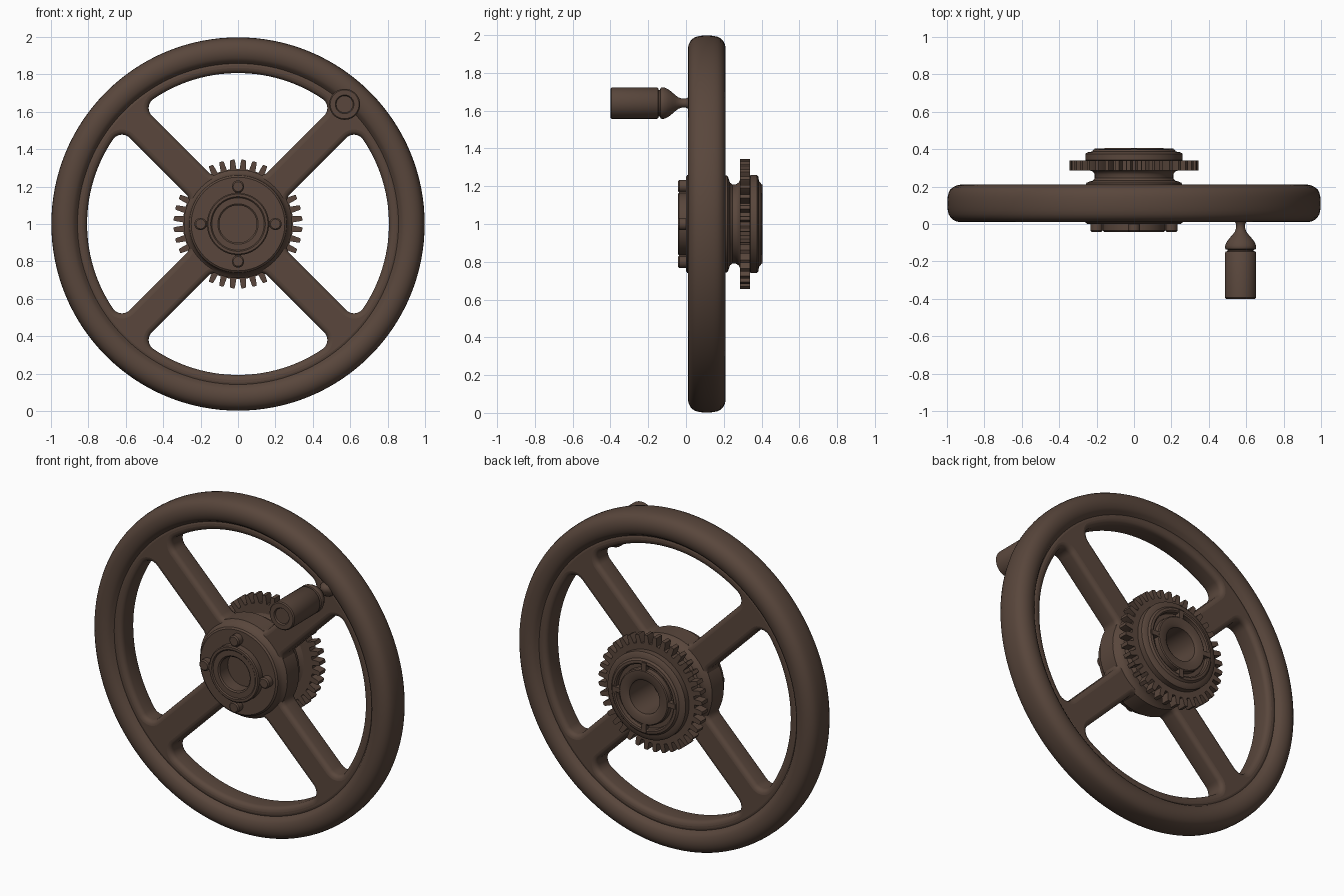
import bpy, bmesh, math
from math import sin, cos, pi, sqrt, radians
from mathutils import Vector

if "Cube" in bpy.data.objects:
    bpy.data.objects.remove(bpy.data.objects["Cube"])

brown = bpy.data.materials.new("dark_brown_iron")
brown.diffuse_color = (0.10, 0.062, 0.045, 1)
brown.use_nodes = True
brown.node_tree.nodes["Principled BSDF"].inputs["Base Color"].default_value = brown.diffuse_color


def finish(ob, angle=35):
    """Assign the colour and smooth everything but the sharp edges."""
    ob.data.materials.clear()
    ob.data.materials.append(brown)
    bpy.ops.object.select_all(action='DESELECT')
    ob.select_set(True)
    bpy.context.view_layer.objects.active = ob
    bpy.ops.object.shade_smooth_by_angle(angle=radians(angle))


def add_mesh(name, bm):
    bmesh.ops.recalc_face_normals(bm, faces=bm.faces[:])
    me = bpy.data.meshes.new(name)
    bm.to_mesh(me)
    bm.free()
    ob = bpy.data.objects.new(name, me)
    bpy.context.collection.objects.link(ob)
    finish(ob)
    return ob


def lathe(name, profile, cx=0, cz=1, seg=96):
    """Spin a closed (radius, y) profile about an axis parallel to y."""
    bm = bmesh.new()
    rings = []
    for i in range(seg):
        a = 2 * pi * i / seg
        rings.append([bm.verts.new((cx + r * cos(a), y, cz + r * sin(a))) for r, y in profile])
    n = len(profile)
    for i in range(seg):
        p, q = rings[i], rings[(i + 1) % seg]
        for j in range(n):
            k = (j + 1) % n
            if profile[j][0] == 0 and profile[k][0] == 0:
                continue
            bm.faces.new((p[j], p[k], q[k], q[j]))
    bmesh.ops.remove_doubles(bm, verts=bm.verts[:], dist=1e-5)
    return add_mesh(name, bm)


def plate(name, loops, y0, y1, bevel=0.0):
    """Flat plate with holes in the xz plane, from y0 to y1."""
    cu = bpy.data.curves.new(name, 'CURVE')
    cu.dimensions = '2D'
    cu.fill_mode = 'BOTH'
    cu.extrude = (y1 - y0) / 2 - bevel
    cu.bevel_depth = bevel
    cu.bevel_resolution = 3
    cu.offset = -bevel
    for pts in loops:
        sp = cu.splines.new('POLY')
        sp.points.add(len(pts) - 1)
        for p, (x, z) in zip(sp.points, pts):
            p.co = (x, z, 0, 1)
        sp.use_cyclic_u = True
    ob = bpy.data.objects.new(name, cu)
    bpy.context.collection.objects.link(ob)
    ob.rotation_euler = (pi / 2, 0, 0)
    ob.location = (0, (y0 + y1) / 2, 1)
    bpy.ops.object.select_all(action='DESELECT')
    ob.select_set(True)
    bpy.context.view_layer.objects.active = ob
    bpy.ops.object.convert(target='MESH')
    finish(bpy.context.view_layer.objects.active)


def circle(r, n=96):
    return [(r * cos(2 * pi * i / n), r * sin(2 * pi * i / n)) for i in range(n)]


def arc(cx, cy, r, a0, a1, n):
    return [(cx + r * cos(a0 + (a1 - a0) * i / n), cy + r * sin(a0 + (a1 - a0) * i / n))
            for i in range(n + 1)]


def opening(turn, r_hub=0.285, r_rim=0.807, h=0.084, g=0.05, f=0.058):
    """Window between two spokes, with filleted corners."""
    s = -pi / 4                               # spoke direction; window lies anticlockwise
    ui, uo = sqrt((r_hub + g) ** 2 - (h + g) ** 2), sqrt((r_rim - f) ** 2 - (h + f) ** 2)
    ai, ao = math.atan2(h + g, ui), math.atan2(h + f, uo)
    half = arc(0, 0, r_hub, pi / 4, ai, 8)
    half += arc(ui, h + g, g, ai + pi, 3 * pi / 2, 6)[1:]
    half += arc(uo, h + f, f, -pi / 2, ao, 8)
    half += arc(0, 0, r_rim, ao, pi / 4, 14)[1:]
    half = [(x * cos(s) - y * sin(s), x * sin(s) + y * cos(s)) for x, y in half]
    full = half + [(x, -y) for x, y in half[-2:0:-1]]
    return [(x * cos(turn) - y * sin(turn), x * sin(turn) + y * cos(turn)) for x, y in full]


# Rim: fat rounded ring, stepped down toward its inner lip
half = [(0.85, 0.055), (0.862, 0.066), (0.872, 0.082), (0.888, 0.093), (0.91, 0.099), (0.93, 0.1),
        (0.95, 0.096), (0.968, 0.087), (0.982, 0.074), (0.991, 0.057), (0.996, 0.035), (0.998, 0.012)]
lathe("rim", [(r, 0.11 - d) for r, d in half] + [(r, 0.11 + d) for r, d in reversed(half)], seg=128)

# Spokes and inner lip of the rim, one plate with four windows
plate("spokes", [circle(0.875, 128)] + [opening(k * pi / 2) for k in range(4)], 0.045, 0.175, 0.028)

# Hub: front boss, body, neck, back plate with a ring groove, and the through bore
lathe("hub", [
    (0.10, -0.03), (0.108, -0.036), (0.14, -0.036), (0.146, -0.042), (0.16, -0.042), (0.166, -0.036),
    (0.166, 0.0), (0.25, 0.0), (0.26, 0.008), (0.264, 0.025), (0.272, 0.04), (0.29, 0.055),
    (0.29, 0.165), (0.265, 0.185), (0.257, 0.205), (0.255, 0.22), (0.24, 0.226), (0.22, 0.232),
    (0.21, 0.245), (0.21, 0.265), (0.22, 0.28), (0.24, 0.288), (0.25, 0.335), (0.26, 0.342),
    (0.26, 0.375), (0.25, 0.383), (0.225, 0.387), (0.215, 0.398), (0.2, 0.40), (0.192, 0.395),
    (0.19, 0.372), (0.166, 0.372), (0.164, 0.4), (0.158, 0.405), (0.115, 0.405), (0.10, 0.395)])

# Gear with 36 teeth
teeth = []
for i in range(36):
    for r, d in ((0.295, -3.2), (0.335, -2.3), (0.345, -1.7), (0.345, 1.7), (0.335, 2.3), (0.295, 3.2)):
        a = radians(i * 10 + 5 + d)
        teeth.append((r * cos(a), r * sin(a)))
plate("gear", [teeth, circle(0.2)], 0.287, 0.34)

# Four front bolts and four ribs front and back
for k in range(4):
    a = k * pi / 2
    x, z = cos(a), sin(a)
    lathe(f"bolt_{k + 1}", [(0, -0.042), (0.026, -0.042), (0.033, -0.035), (0.033, 0.02), (0, 0.02)],
          0.2 * x, 1 + 0.2 * z, 20)
    for side, y in (("front", -0.018), ("back", 0.386)):
        bm = bmesh.new()
        bmesh.ops.create_cube(bm, size=1)
        length = 0.05 if side == "front" else 0.07
        for v in bm.verts:
            c = Vector((0.175 + v.co.x * length, v.co.y * 0.036, v.co.z * 0.03))
            v.co = (c.x * x - c.z * z, y + c.y, 1 + c.x * z + c.z * x)
        add_mesh(f"{side}_rib_{k + 1}", bm)

# Crank handle: grip, collar and stem set into the rim
lathe("crank_handle", [
    (0, -0.392), (0.045, -0.392), (0.05, -0.4), (0.077, -0.4), (0.083, -0.394), (0.083, -0.153),
    (0.079, -0.147), (0.07, -0.145), (0.07, -0.138), (0.08, -0.135), (0.083, -0.13), (0.083, -0.116),
    (0.073, -0.094), (0.057, -0.073), (0.042, -0.056), (0.03, -0.04), (0.024, -0.022), (0.024, -0.002),
    (0.03, 0.01), (0.042, 0.024), (0.05, 0.06), (0, 0.06)], 0.57, 1.64, 48)
